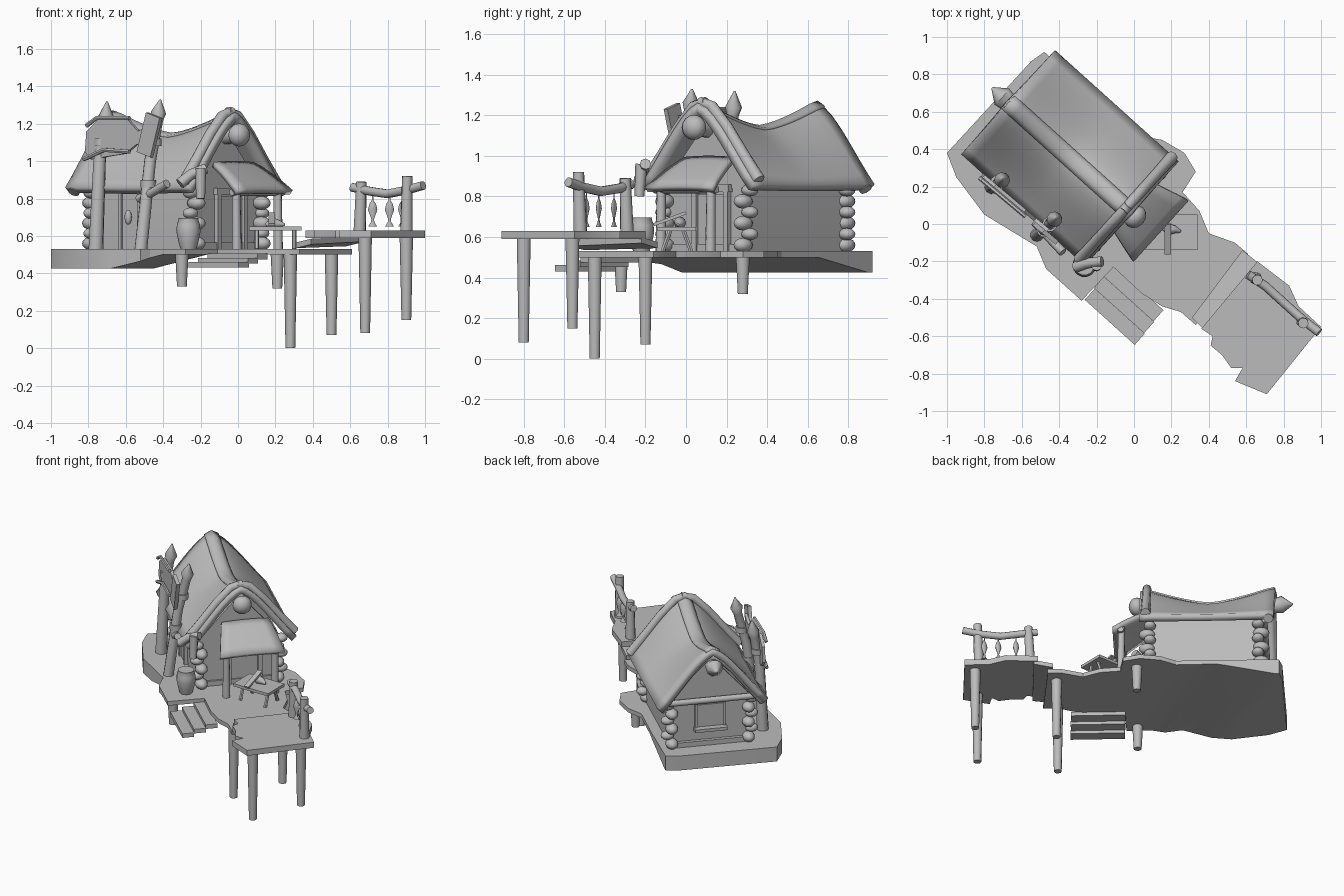
import bpy, bmesh, math
from mathutils import Vector, Matrix

if "Cube" in bpy.data.objects:
    bpy.data.objects.remove(bpy.data.objects["Cube"], do_unlink=True)

GREY = (0.5, 0.5, 0.5, 1)
mat = bpy.data.materials.new("plain grey")
mat.use_nodes = True
mat.diffuse_color = GREY
mat.node_tree.nodes["Principled BSDF"].inputs["Base Color"].default_value = GREY

# house frame: local x runs to the gable front, local y to the house's left
HOUSE = Matrix.Translation((-0.35, 0.36, 0)) @ Matrix.Rotation(math.radians(-42), 4, 'Z')
WORLD = Matrix.Identity(4)


def finish(name, bm, frame=WORLD, angle=40, thick=0):
    if not thick:
        bmesh.ops.recalc_face_normals(bm, faces=bm.faces)
    bm.transform(frame)
    me = bpy.data.meshes.new(name)
    bm.to_mesh(me)
    bm.free()
    me.materials.append(mat)
    me.shade_smooth()
    me.set_sharp_from_angle(angle=math.radians(angle))
    ob = bpy.data.objects.new(name, me)
    bpy.context.collection.objects.link(ob)
    if thick:
        m = ob.modifiers.new("thickness", 'SOLIDIFY')
        m.thickness, m.offset = thick, -1


def tube(name, pts, radii, frame=WORLD, sides=10, flat=1):
    """Round log through points, one radius per point."""
    bm = bmesh.new()
    pts = [Vector(p) for p in pts]
    if not isinstance(radii, (list, tuple)):
        radii = [radii] * len(pts)
    rings = []
    for i, p in enumerate(pts):
        t = pts[min(i + 1, len(pts) - 1)] - pts[max(i - 1, 0)]
        q = t.to_track_quat('Z', 'Y')
        rings.append([bm.verts.new(p + q @ Vector((radii[i] * math.cos(a), flat * radii[i] * math.sin(a), 0)))
                      for a in (2 * math.pi * k / sides for k in range(sides))])
    for a, b in zip(rings, rings[1:]):
        for k in range(sides):
            bm.faces.new((a[k], a[(k + 1) % sides], b[(k + 1) % sides], b[k]))
    bm.faces.new(rings[0])
    bm.faces.new(rings[-1])
    finish(name, bm, frame, 50)


def box(name, centre, size, frame=WORLD, rot=WORLD):
    bm = bmesh.new()
    m = Matrix.Translation(centre) @ rot @ Matrix.Diagonal((*size, 1))
    bmesh.ops.create_cube(bm, size=1, matrix=m)
    finish(name, bm, frame)


def ball(name, centre, scale, frame=WORLD):
    bm = bmesh.new()
    bmesh.ops.create_uvsphere(bm, u_segments=12, v_segments=8, radius=1,
                              matrix=Matrix.Translation(centre) @ Matrix.Diagonal((*scale, 1)))
    finish(name, bm, frame, 60)


def prism(name, verts, offset, frame=WORLD, cuts=(), normal=(1, 0, 0), shape=None):
    """Extrude an outline by an offset, optionally cut along a normal and reshaped."""
    bm = bmesh.new()
    f = bm.faces.new([bm.verts.new(v) for v in verts])
    ext = bmesh.ops.extrude_face_region(bm, geom=[f])["geom"]
    bmesh.ops.translate(bm, vec=offset, verts=[g for g in ext if isinstance(g, bmesh.types.BMVert)])
    for x in cuts:
        bmesh.ops.bisect_plane(bm, geom=bm.verts[:] + bm.edges[:] + bm.faces[:],
                               plane_co=(x, 0, 0), plane_no=normal)
    if shape:
        for v in bm.verts:
            v.co.z = shape(v.co)
    finish(name, bm, frame, 25)


def sheet(name, fn, nu, nv, thick, frame=HOUSE):
    """Grid surface from fn(s, t), both 0..1, given a thickness."""
    bm = bmesh.new()
    g = [[bm.verts.new(fn(i / nu, j / nv)) for j in range(nv + 1)] for i in range(nu + 1)]
    for i in range(nu):
        for j in range(nv):
            bm.faces.new((g[i][j], g[i + 1][j], g[i + 1][j + 1], g[i][j + 1]))
    finish(name, bm, frame, 50, thick)


# main platform: thick along the back corner, thinning toward the front and left
DECK = 0.53
outline = [(-1, .38), (-.55, .87), (-.48, .92), (-.2, .68), (.03, .47), (.15, .45), (.27, .38), (.33, .28),
           (.26, .17), (.35, .07), (.4, -.05), (.54, -.1), (.61, -.16), (.33, -.54), (.25, -.47), (.15, -.44),
           (.04, -.37), (-.11, -.23), (-.28, -.41), (-.47, -.24), (-.52, -.12), (-.8, .05), (-.95, .25)]


def deck_z(c):
    slope = (c.x - .25 * c.y + .68) / .35
    return c.z if c.z > DECK - .05 else .425 + .075 * min(1, max(0, slope))


prism("main_platform", [(x, y, DECK) for x, y in outline], (0, 0, -.1), WORLD, (-.68, -.33), (1, -.25, 0), deck_z)

# jetty and the step leading onto it
jetty = [(.66, -.2), (.83, -.33), (.88, -.44), (1, -.55), (.71, -.91), (.54, -.84), (.58, -.77),
         (.52, -.77), (.47, -.7), (.41, -.65), (.42, -.6), (.36, -.56)]
prism("jetty", [(x, y, .63) for x, y in jetty], (0, 0, -.04))
prism("jetty_step", [(.58, -.14, .575), (.68, -.22, .6), (.39, -.58, .585), (.31, -.5, .565)], (0, 0, -.03))

# stilts
for x, y, z0, z1 in [(.28, -.45, 0, .51), (.5, -.2, .07, .51), (.68, -.8, .08, .6), (.9, -.56, .15, .6),
                     (-.3, -.32, .33, .51), (.21, .28, .32, .51)]:
    tube("stilt", [(x, y, z0), (x, y, z1)], [.026, .036])

# side steps
for i in range(3):
    c = HOUSE.inverted() @ Vector((-.003 - .05 * i, -.37 - .063 * i, 0))
    box("side_step", (c.x, c.y, .49 - .022 * i), (.36, .08, .03), HOUSE)

# log house body with gable ends
walls = [(-.265, DECK - .02), (.265, DECK - .02), (.27, .7), (.26, .88), (0, 1.07), (-.26, .88), (-.27, .7)]
prism("house_walls", [(-.34, y, z) for y, z in walls], (.72, 0, 0), HOUSE)
for x in (-.35, .36):
    prism("gable", [(x, -.28, .84), (x, .28, .84), (x, .25, .89), (x, 0, 1.17), (x, -.25, .89)], (.025, 0, 0), HOUSE)
    box("base_log", (x + .01, 0, DECK + .015), (.05, .5, .04), HOUSE)
for x, sx in ((-.33, -1), (.385, 1)):
    for sy in (-1, 1):
        for k in range(6):
            z = .56 + .054 * k
            if k % 2:
                ball("log_end", (x, sy * .285, z), (.04, .045, .03), HOUSE)
            else:
                ball("log_end", (x + sx * .02, sy * .26, z), (.055, .042, .036), HOUSE)


# sagging roof
def roof_z(x, y):
    ridge = 1.155 + .12 * min(1, (abs(x) / .41) ** 1.4)
    t = abs(y) / .375
    return .86 + (ridge - .86) * (1 - t) * (1 + .12 * math.sin(math.pi * t)) - .015 * max(0, 1 - t * 6)


def roof_point(s, t):
    x, y = -.435 + .89 * s, -.375 + .75 * t
    return x, y, roof_z(x, y)


sheet("roof", roof_point, 14, 16, .045)
sheet("ridge_cap", lambda s, t: (-.43 + .85 * s, -.05 + .1 * t,
                                 roof_z(-.43 + .85 * s, -.05 + .1 * t) + .012), 14, 4, .02)

# gable beams: the front ones ride on the roof, the back ones sit under it
for x, lift, reach in ((-.4, -.055, .35), (.412, .015, .37)):
    for side in (-1, 1):
        ys = [-.02] + [reach * k for k in (.16, .43, .72, 1)]
        tube("gable_beam", [(x, side * y, roof_z(x, abs(y)) + lift) for y in ys],
             [.026, .029, .029, .03, .033], HOUSE, 8)
tube("ridge_log", [(-.55, 0, 1.14), (-.48, 0, 1.14), (-.43, 0, 1.13), (-.34, 0, 1.12)], [.006, .058, .05, .04], HOUSE)
tube("ridge_log", [(.34, 0, 1.13), (.45, 0, 1.14)], .045, HOUSE)
ball("ridge_log_end", (.48, 0, 1.14), (.055, .065, .062), HOUSE)


# porch awning, posts and doorway
def awning(s, t):
    half = .16 + .06 * s
    return .41 + .225 * s, .035 - half + 2 * half * t, .995 - .11 * s - .04 * s * s + .006 * math.sin(math.pi * t)


sheet("porch_awning", awning, 5, 6, .03)
for y in (-.13, .2):
    tube("porch_post", [(.58, y, DECK - .01), (.575, y, .87)], [.026, .022], HOUSE)
tube("porch_beam", [(.58, -.17, .835), (.58, .24, .835)], .02, HOUSE, 8)
box("door", (.383, .035, .67), (.008, .18, .28), HOUSE)
for y in (-.07, .14):
    box("door_frame", (.39, y, .68), (.03, .03, .32), HOUSE)
box("door_lintel", (.39, .035, .84), (.035, .26, .035), HOUSE)

# back window
box("window_pane", (-.344, 0, .74), (.008, .18, .16), HOUSE)
for y in (-.095, .095):
    box("window_frame", (-.348, y, .74), (.02, .015, .18), HOUSE)
box("window_sill", (-.365, 0, .65), (.055, .22, .022), HOUSE)
tube("back_tie_beam", [(-.37, -.29, .86), (-.37, .29, .86)], .022, HOUSE, 8)

# side door with lamp
box("side_door", (-.05, -.275, .68), (.12, .008, .3), HOUSE)
for x in (-.12, .02):
    box("side_door_frame", (x, -.278, .69), (.025, .025, .32), HOUSE)
ball("side_lamp", (-.04, -.31, .7), (.02, .02, .04), HOUSE)

# gutter and rain spout over a barrel
tube("gutter", [(.1, -.38, .8), (.2, -.39, .83), (.32, -.4, .88)], .024, HOUSE, 8)
tube("spout_arm", [(-.31, -.23, .88), (-.25, -.21, .93), (-.17, -.2, .96)], [.03, .028, .028], sides=8)
tube("rain_spout", [(-.2, -.22, .96), (-.2, -.23, .8)], [.03, .024], sides=8)
tube("barrel", [(-.265, -.22, z) for z in (DECK, .57, .62, .66, .69, .695)], [.042, .054, .064, .062, .052, .054],
     sides=14)

# sign posts with a fish-shaped board
tube("sign_post", [(-.76, .2, .52), (-.74, .21, 1), (-.71, .23, 1.2), (-.705, .235, 1.24), (-.7, .24, 1.32)],
     [.04, .034, .03, .042, .004])
tube("sign_post", [(-.52, -.06, .52), (-.47, -.02, 1), (-.43, .02, 1.22), (-.425, .025, 1.26), (-.415, .03, 1.33)],
     [.035, .032, .03, .042, .004])
SIGN = Matrix.Translation((-.635, .1, 1.13)) @ Matrix.Rotation(math.radians(-40), 4, 'Z')
fish = [(-.23, .03), (-.15, .09), (.06, .09), (.13, .03), (.22, .07), (.2, 0), (.22, -.05), (.12, -.04),
        (.04, -.09), (-.2, -.12), (-.24, -.08)]
prism("fish_sign", [(x, 0, z) for x, z in fish], (0, .02, 0), SIGN)
tube("sign_rail", [(-.24, -.01, -.12), (-.1, -.01, -.07), (.08, -.01, -.08)], .012, SIGN, 6)
tube("sign_rail", [(-.22, -.01, .06), (-.15, -.01, .1), (.08, -.01, .1)], .012, SIGN, 6)
box("sign_plank", (.22, -.01, .01), (.1, .025, .22), SIGN, Matrix.Rotation(.3, 4, 'Y'))
for x, y, z in ((-.73, .22, 1.1), (-.45, 0, 1.1), (-.48, -.03, .88)):
    tube("post_binding", [(x, y, z - .02), (x, y, z + .02)], .041)

# work table with a fish and a tilted cutting board
box("table_top", (.2, -.045, .64), (.28, .19, .02))
for x in (.1, .3):
    for s in (-1, 1):
        tube("table_leg", [(x, -.045 + s * .07, DECK), (x, -.045 + s * .03, .64)], .012, sides=6)
box("cutting_board", (.18, -.08, .69), (.035, .17, .015), rot=Matrix.Rotation(.35, 4, 'X'))
tube("table_fish", [(.15, -.02, .66), (.19, -.03, .67), (.22, -.03, .665), (.25, -.04, .66)], [.01, .03, .02, .006])

# fish drying rack
tube("rack_post", [(.65, -.29, .6), (.66, -.3, .89)], [.034, .028])
tube("rack_post", [(.9, -.52, .6), (.905, -.53, .92)], [.034, .028])
tube("rack_beam", [(.61, -.27, .86), (.7, -.33, .84), (.8, -.42, .825), (.9, -.51, .845), (.99, -.58, .87)], .024)
for x, y in ((.72, -.355), (.81, -.43), (.88, -.49)):
    tube("hanging_fish", [(x, y, z) for z in (.82, .79, .77, .74, .69, .675, .65)],
         [.004, .005, .018, .025, .007, .009, .024], sides=8, flat=.6)
